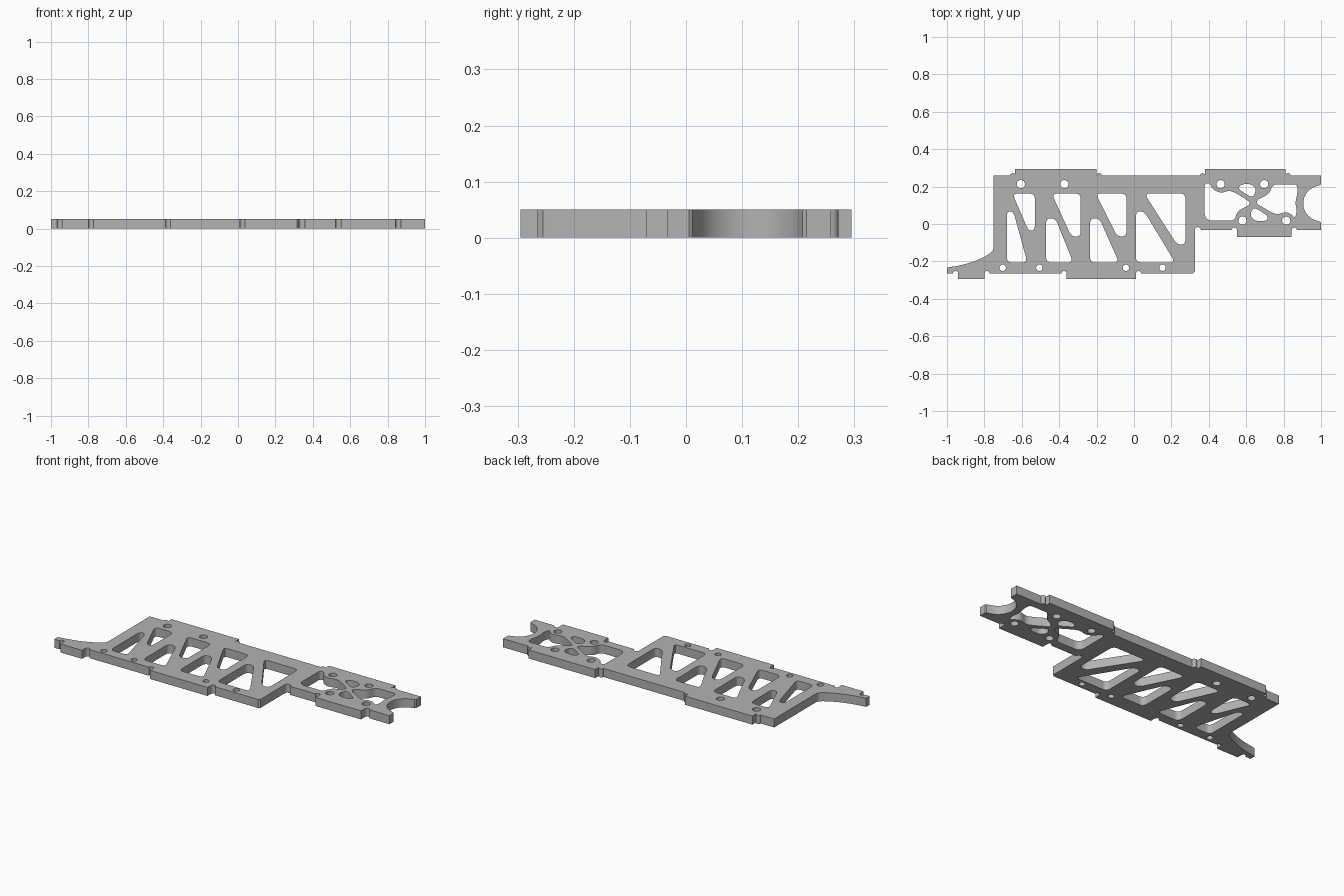
import bpy
from math import sin, cos, radians
from mathutils import Vector

cube = bpy.data.objects.get("Cube")
if cube:
    bpy.data.objects.remove(cube, do_unlink=True)

THICK = 0.05
grey = bpy.data.materials.new("plain grey")
grey.use_nodes = True
colour = (0.45, 0.45, 0.45, 1)
grey.diffuse_color = colour
grey.node_tree.nodes["Principled BSDF"].inputs["Base Color"].default_value = colour


def arc(cx, cy, r, start, end, steps=10):
    angles = [radians(start + (end - start) * i / steps) for i in range(steps + 1)]
    return [(cx + r * cos(a), cy + r * sin(a)) for a in angles]


def rounded(points, size=0.03, steps=6):
    """Round every corner of a closed polygon."""
    pts = [Vector(p) for p in points]
    out = []
    for i, p in enumerate(pts):
        a, b = pts[i - 1] - p, pts[(i + 1) % len(pts)] - p
        p0 = p + a.normalized() * min(size, a.length * 0.48)
        p1 = p + b.normalized() * min(size, b.length * 0.48)
        for k in range(steps + 1):
            t = k / steps
            out.append(p0 * (1 - t) ** 2 + p * 2 * t * (1 - t) + p1 * t * t)
    return out


def relief(x0, x1, y, side):
    """Half-round relief cut into an edge, side +1 for a lower edge."""
    return arc((x0 + x1) / 2, y, abs(x1 - x0) / 2, 180 if x1 > x0 else 0,
               0 if side > 0 else 180, 8)


def tab(x0, x1, base, tip, side):
    """Locating tab with a relief at both roots, listed from x0 to x1."""
    w = 0.028 * side
    return (relief(x0 - w, x0, base, side) + [(x0, tip), (x1, tip)]
            + relief(x1, x1 + w, base, side))


# Outer outline, counterclockwise from the lower left
LOW, HIGH, STEP = -0.265, 0.258, -0.033
outline = [(-1, LOW)]
outline += tab(-0.94, -0.80, LOW, -0.295, 1)
outline += tab(-0.36, 0.01, LOW, -0.295, 1)
outline += [(0.315, LOW), (0.325, LOW + 0.01)]
outline += relief(0.325, 0.358, STEP, 1)
outline += tab(0.55, 0.843, STEP, -0.07, 1)
outline += [(1, STEP), (1, 0.005), (0.995, 0.012)]
outline += arc(1, 0.11, 0.095, 255, 105, 24)
outline += [(0.995, 0.208), (1, 0.215), (1, HIGH)]
outline += tab(0.81, 0.38, HIGH, 0.295, -1)
outline += tab(-0.20, -0.635, HIGH, 0.295, -1)
outline += [(-0.75, HIGH), (-0.75, -0.125), (-0.755, -0.143), (-0.77, -0.157),
            (-0.8, -0.176), (-0.85, -0.198), (-0.9, -0.214), (-0.95, -0.225),
            (-1, -0.233)]
loops = [outline]

# Lightening windows: left, right, strut offsets and tip heights of each bay
TOP, BOTTOM = 0.163, -0.206
bays = [(-0.68, -0.53, 0.03, 0.035, 0.067, -0.035),
        (-0.47, -0.285, 0.03, 0.05, 0.03, -0.067),
        (-0.235, -0.04, 0.03, 0.05, 0.03, -0.067),
        (0.01, 0.275, 0.045, 0.045, 0.067, -0.11)]
for left, right, gap, tip, peak, dip in bays:
    loops.append(rounded([(left + gap, TOP), (right, TOP), (right, dip), (right - tip, dip)]))
    loops.append(rounded([(left, peak), (left + tip, peak),
                          (right - gap - 0.01, BOTTOM), (left, BOTTOM)]))

# Crossed struts at the narrow end
loops.append(rounded([(0.378, 0.217), (0.405, 0.217), (0.42, 0.185), (0.465, 0.165),
                      (0.51, 0.18), (0.545, 0.165), (0.62, 0.118), (0.615, 0.1),
                      (0.555, 0.07), (0.535, 0.018), (0.4, 0.018), (0.378, 0.04)], 0.02))
loops.append(rounded([(0.654, 0.11), (0.66, 0.13), (0.72, 0.16), (0.745, 0.212),
                      (0.872, 0.212), (0.875, 0.175), (0.862, 0.11), (0.872, 0.07),
                      (0.86, 0.03), (0.845, 0.05), (0.81, 0.065), (0.765, 0.05),
                      (0.73, 0.065)], 0.02))
loops.append(rounded([(0.555, 0.19), (0.575, 0.213), (0.63, 0.213), (0.655, 0.185),
                      (0.638, 0.145), (0.615, 0.15)], 0.02))
loops.append(rounded([(0.718, 0.04), (0.71, 0.017), (0.645, 0.017), (0.62, 0.045),
                      (0.635, 0.085), (0.66, 0.08)], 0.02))

# Screw holes
for radius, y, xs in [(0.022, 0.213, (-0.605, -0.372, 0.463, 0.696)),
                      (0.022, 0.018, (0.58, 0.814)),
                      (0.017, -0.234, (-0.702, -0.506, -0.043, 0.152))]:
    loops += [arc(x, y, radius, 0, 360, 24)[:-1] for x in xs]

# Extrude the filled profile into the plate
curve = bpy.data.curves.new("plate_profile", "CURVE")
curve.dimensions = "2D"
curve.fill_mode = "BOTH"
curve.extrude = THICK / 2
for loop in loops:
    clean = [p for i, p in enumerate(loop)
             if (Vector(p) - Vector(loop[i - 1])).length > 1e-5]
    spline = curve.splines.new("POLY")
    spline.points.add(len(clean) - 1)
    for point, p in zip(spline.points, clean):
        point.co = (p[0], p[1], 0, 1)
    spline.use_cyclic_u = True

plate = bpy.data.objects.new("side_plate", curve)
bpy.context.collection.objects.link(plate)
plate.location.z = THICK / 2
curve.materials.append(grey)
bpy.ops.object.select_all(action="DESELECT")
plate.select_set(True)
bpy.context.view_layer.objects.active = plate
bpy.ops.object.convert(target="MESH")

# Weld the caps to the walls and smooth the round edges
bpy.ops.object.mode_set(mode="EDIT")
bpy.ops.mesh.select_all(action="SELECT")
bpy.ops.mesh.remove_doubles(threshold=0.00005)
bpy.ops.mesh.normals_make_consistent(inside=False)
bpy.ops.object.mode_set(mode="OBJECT")
bpy.ops.object.shade_smooth_by_angle(angle=radians(30))
